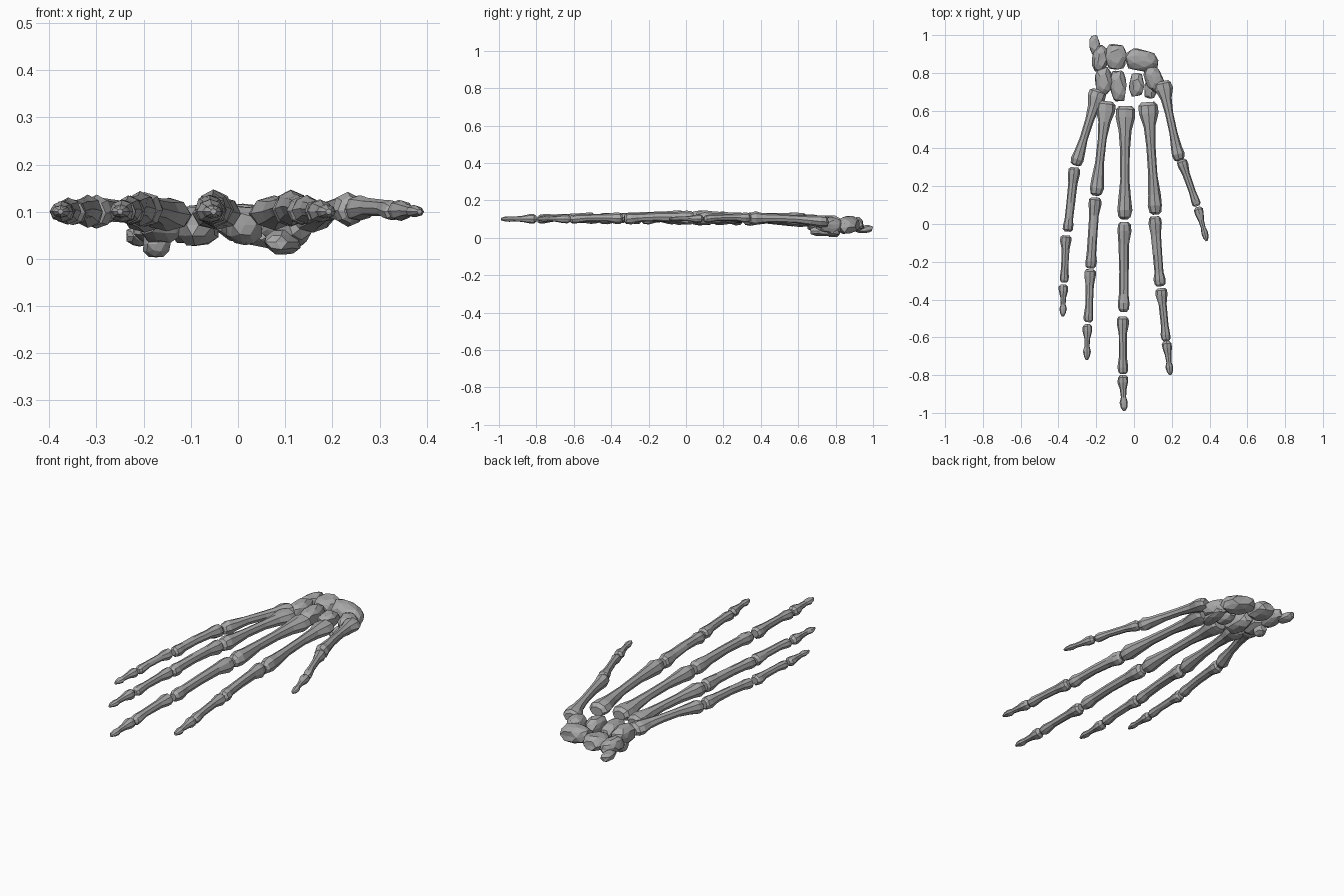
import bpy, bmesh, math, random
from mathutils import Vector, Euler

if "Cube" in bpy.data.objects:
    bpy.data.objects.remove(bpy.data.objects["Cube"], do_unlink=True)

random.seed(4)
bone_mat = bpy.data.materials.new("bone grey")
bone_mat.use_nodes = True
GREY = (0.4, 0.4, 0.4, 1)
bone_mat.diffuse_color = GREY
bone_mat.node_tree.nodes["Principled BSDF"].inputs["Base Color"].default_value = GREY


def finish(bm, name):
    bmesh.ops.recalc_face_normals(bm, faces=bm.faces)
    mesh = bpy.data.meshes.new(name)
    bm.to_mesh(mesh)
    bm.free()
    mesh.materials.append(bone_mat)
    obj = bpy.data.objects.new(name, mesh)
    bpy.context.collection.objects.link(obj)
    return obj


# Long bone profiles: position along the bone, half width, half height, arch
METACARPAL = [(0, .034, .026, -.004), (.03, .05, .036, 0), (.1, .051, .038, 0),
              (.22, .033, .031, .003), (.4, .024, .025, .006), (.65, .024, .026, .006),
              (.83, .033, .033, .002), (.92, .038, .041, -.001), (.98, .030, .034, -.003),
              (1, .016, .020, -.004)]
PROXIMAL = [(0, .022, .024, 0), (.03, .033, .037, 0), (.1, .036, .038, 0),
            (.25, .027, .028, .005), (.55, .025, .024, .006), (.8, .025, .025, .002),
            (.9, .031, .032, -.002), (.97, .028, .029, -.003), (1, .016, .019, -.003)]
MIDDLE = [(0, .02, .02, 0), (.04, .03, .031, 0), (.12, .031, .031, 0),
          (.3, .022, .022, .004), (.7, .020, .020, .004), (.88, .026, .025, 0),
          (.96, .025, .023, -.002), (1, .014, .015, -.002)]
DISTAL = [(0, .014, .015, 0), (.07, .026, .025, 0), (.2, .027, .025, 0), (.4, .017, .017, .001),
          (.62, .014, .013, .001), (.76, .021, .015, 0), (.9, .016, .012, 0), (1, .006, .006, 0)]


def long_bone(name, start, end, profile, size=1.0, sides=8):
    """Loft faceted rings with a ridged back and a flatter palm side."""
    start, end = Vector(start), Vector(end)
    along = (end - start).normalized()
    side = along.cross(Vector((0, 0, 1))).normalized()
    up = side.cross(along)
    bm = bmesh.new()
    rings = []
    for t, w, h, arch in profile:
        ring = []
        centre = start.lerp(end, t) + up * arch
        for i in range(sides):
            a = math.tau * i / sides
            r = 1 + random.uniform(-.07, .07)
            s = math.sin(a)
            lift = s * h * (1 if s > 0 else .92)
            ring.append(bm.verts.new(centre + (side * math.cos(a) * w + up * lift) * size * r))
        rings.append(ring)
    for low, high in zip(rings, rings[1:]):
        for i in range(sides):
            j = (i + 1) % sides
            bm.faces.new((low[i], low[j], high[j], high[i]))
    bm.faces.new(rings[0])
    bm.faces.new(rings[-1])
    finish(bm, name)


def wrist_bone(name, centre, size, turn=(0, 0, 0), rough=.1):
    """Irregular faceted pebble."""
    bm = bmesh.new()
    bmesh.ops.create_icosphere(bm, subdivisions=2, radius=1)
    rot = Euler([math.radians(d) for d in turn])
    for v in bm.verts:
        p = Vector([max(-.88, min(.88, c)) / .88 for c in v.co])
        p *= 1 + random.uniform(-rough, rough)
        p = Vector([c * s / 2 for c, s in zip(p, size)])
        p.rotate(rot)
        v.co = p + Vector(centre)
    bmesh.ops.dissolve_limit(bm, angle_limit=math.radians(9), verts=bm.verts, edges=bm.edges)
    finish(bm, name)


# Finger bones: each entry is start, end
FINGERS = {
    "little": (.92, [((-.185, .71, .088), (-.31, .31, .100)),
                     ((-.315, .30, .100), (-.352, -.04, .100)),
                     ((-.360, -.06, .100), (-.370, -.31, .100)),
                     ((-.374, -.32, .100), (-.376, -.49, .100))]),
    "ring": (.98, [((-.145, .65, .092), (-.203, .15, .105)),
                   ((-.205, .14, .105), (-.230, -.235, .103)),
                   ((-.232, -.24, .103), (-.241, -.52, .100)),
                   ((-.246, -.53, .100), (-.250, -.72, .100))]),
    "middle": (1.03, [((-.045, .625, .095), (-.050, .025, .106)),
                      ((-.052, .01, .106), (-.055, -.465, .105)),
                      ((-.060, -.49, .105), (-.059, -.795, .100)),
                      ((-.060, -.80, .100), (-.052, -.99, .100))]),
    "index": (1.0, [((.073, .645, .095), (.115, .05, .106)),
                    ((.110, .04, .106), (.138, -.33, .104)),
                    ((.143, -.34, .104), (.170, -.62, .100)),
                    ((.172, -.62, .100), (.192, -.80, .100))]),
    "thumb": (.9, [((.150, .755, .085), (.240, .335, .106)),
                   ((.250, .34, .106), (.335, .095, .102)),
                   ((.337, .09, .102), (.385, -.09, .100))]),
}
for finger, (size, bones) in FINGERS.items():
    if finger == "thumb":
        kinds = [("metacarpal", METACARPAL), ("proximal", MIDDLE), ("distal", DISTAL)]
    else:
        kinds = [("metacarpal", METACARPAL), ("proximal", PROXIMAL),
                 ("middle", MIDDLE), ("distal", DISTAL)]
    for (part, profile), (start, end) in zip(kinds, bones):
        long_bone(f"{finger}_{part}_bone", start, end, profile, size)

# Wrist, outer row then inner row
wrist_bone("pisiform", (-.208, .948, .048), (.055, .10, .04), (0, 0, 8))
wrist_bone("triquetrum", (-.178, .875, .066), (.08, .14, .07), (0, 15, -8))
wrist_bone("lunate", (-.095, .885, .072), (.11, .13, .075))
wrist_bone("scaphoid", (.04, .865, .07), (.17, .11, .08), (0, 10, -12))
wrist_bone("hamate", (-.162, .755, .078), (.085, .15, .085), (0, 0, -5))
wrist_bone("hamate_hook", (-.172, .785, .032), (.055, .07, .055))
wrist_bone("capitate", (-.083, .73, .072), (.085, .16, .085))
wrist_bone("trapezoid", (.015, .735, .072), (.075, .12, .08))
wrist_bone("trapezium", (.105, .77, .066), (.09, .14, .08), (0, 20, 25))
wrist_bone("trapezium_tubercle", (.095, .745, .036), (.07, .16, .05), (0, 0, -10))
